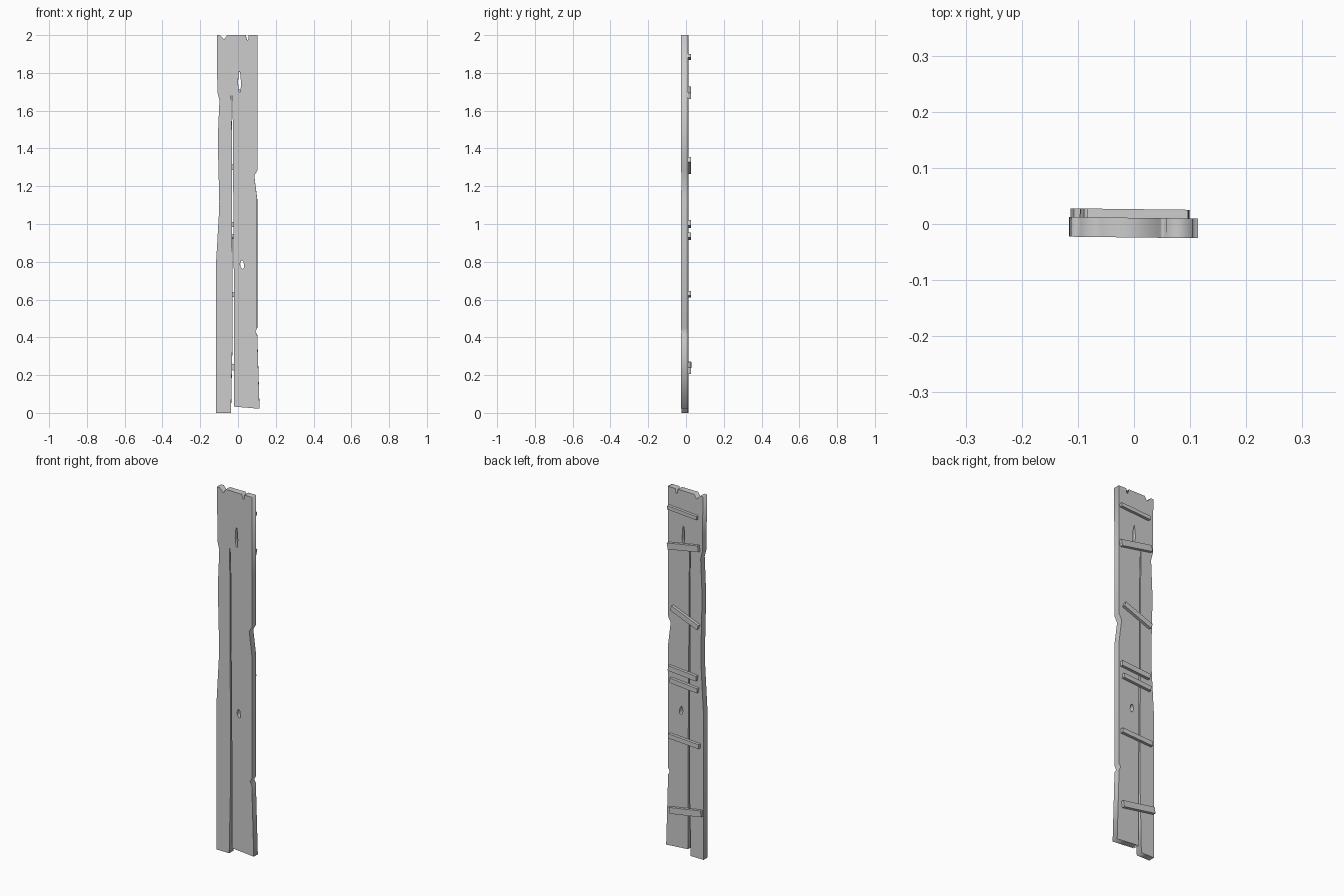
import bpy, math

YAW = -0.012  # the whole plank is turned very slightly


def loop(curve, pts):
    s = curve.splines.new('POLY')
    s.points.add(len(pts) - 1)
    for p, (x, z) in zip(s.points, pts):
        p.co = (x, z, 0, 1)
    s.use_cyclic_u = True


# Weathered plank: outline with chipped edges and a long split from the bottom
outline = [
    (-0.116, 0.0), (-0.115, 0.81), (-0.1, 1.07), (-0.099, 1.12), (-0.107, 1.45),
    (-0.098, 1.655), (-0.109, 1.70), (-0.112, 2.0),
    (-0.095, 2.0), (-0.073, 1.976), (-0.058, 2.0),            # top notch
    (0.041, 2.0), (0.047, 1.975), (0.054, 1.975), (0.057, 2.0),  # small top notch
    (0.104, 2.0), (0.103, 1.285), (0.086, 1.255), (0.102, 1.13),
    (0.102, 0.45), (0.092, 0.43), (0.102, 0.412), (0.114, 0.022),
    (-0.02, 0.033), (-0.02, 0.45), (-0.024, 1.0), (-0.027, 1.53), (-0.031, 1.68),
    (-0.036, 1.68), (-0.033, 1.53), (-0.031, 1.0), (-0.028, 0.42), (-0.033, 0.2), (-0.037, 0.0),
]
# Knot holes
upper_hole = [(0.005, 1.70), (0.0, 1.75), (0.003, 1.79), (0.008, 1.813),
              (0.014, 1.78), (0.016, 1.74), (0.013, 1.70)]
lower_hole = [(0.024, 0.762), (0.013, 0.775), (0.011, 0.79), (0.019, 0.81),
              (0.029, 0.80), (0.033, 0.78), (0.031, 0.767)]

curve = bpy.data.curves.new("plank", 'CURVE')
curve.dimensions = '2D'
curve.fill_mode = 'BOTH'
curve.extrude = 0.0175
for pts in (outline, upper_hole, lower_hole):
    loop(curve, pts)
plank = bpy.data.objects.new("plank", curve)
bpy.context.collection.objects.link(plank)
plank.location.y = -0.0065
plank.rotation_euler = (math.pi / 2, 0, YAW)
bpy.context.view_layer.objects.active = plank
plank.select_set(True)
bpy.ops.object.convert(target='MESH')

# Back slats: left x, right x, centre z, rise towards +x, height
slats = [
    (-0.082, 0.097, 1.885, 0.012, 0.02),
    (-0.092, 0.097, 1.695, -0.035, 0.034),
    (-0.09, 0.076, 1.31, 0.065, 0.028),
    (-0.08, 0.093, 1.00, 0.013, 0.028),
    (-0.086, 0.082, 0.935, 0.014, 0.026),
    (-0.096, 0.091, 0.628, 0.01, 0.025),
    (-0.11, 0.085, 0.24, -0.033, 0.034),
]
for i, (x0, x1, z, rise, h) in enumerate(slats):
    cx = (x0 + x1) / 2
    bpy.ops.mesh.primitive_cube_add(size=1, location=(cx, 0.0185 + YAW * cx, z))
    slat = bpy.context.object
    slat.name = f"back_slat_{i + 1}"
    slat.scale = (math.hypot(x1 - x0, rise), 0.016, h)
    slat.rotation_euler = (0, -math.atan2(rise, x1 - x0), YAW)
